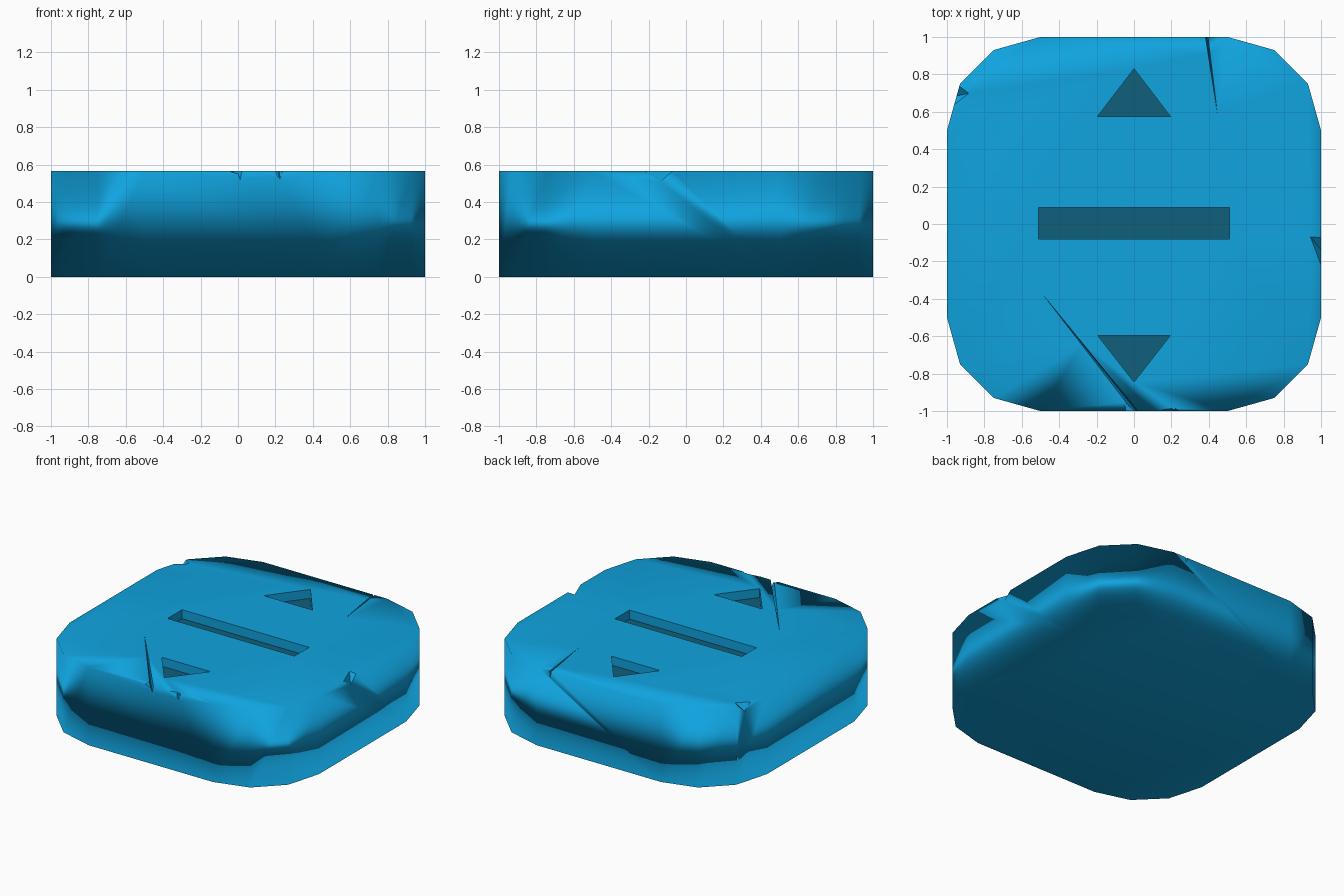
import bpy, bmesh
from mathutils import Vector

if "Cube" in bpy.data.objects:
    bpy.data.objects.remove(bpy.data.objects["Cube"])

H = 0.565          # slab height
FLOOR = H - 0.065  # recess floor


def material(name, color):
    m = bpy.data.materials.new(name)
    m.diffuse_color = color
    m.use_nodes = True
    m.node_tree.nodes["Principled BSDF"].inputs["Base Color"].default_value = m.diffuse_color
    return m


BLUE = material("blue", (0.005, 0.37, 0.74, 1))
CUT = material("cut_blue", (0.005, 0.37, 0.74, 1))
DARK = material("dark_floor", (0.005, 0.115, 0.20, 1))


def to_object(bm, name, mats):
    bmesh.ops.recalc_face_normals(bm, faces=bm.faces)
    me = bpy.data.meshes.new(name)
    bm.to_mesh(me)
    bm.free()
    for m in mats:
        me.materials.append(m)
    ob = bpy.data.objects.new(name, me)
    bpy.context.collection.objects.link(ob)
    return ob


def prism(name, outline, z0, z1, mats):
    bm = bmesh.new()
    f = bm.faces.new([bm.verts.new((x, y, z0)) for x, y in outline])
    ext = bmesh.ops.extrude_face_region(bm, geom=[f], use_keep_orig=True)
    for v in ext["geom"]:
        if isinstance(v, bmesh.types.BMVert):
            v.co.z = z1
    if len(mats) > 1:
        f.material_index = 1
    return to_object(bm, name, mats)


def hull(name, points):
    bm = bmesh.new()
    for p in points:
        bm.verts.new(p)
    bmesh.ops.convex_hull(bm, input=bm.verts)
    return to_object(bm, name, [CUT])


# Slab: rounded square, three facets per corner
corner = [(1, 0.5), (0.93, 0.75), (0.75, 0.93), (0.5, 1)]
outline = []
for _ in range(4):
    outline += corner
    corner = [(-y, x) for x, y in corner]
slab = prism("slab", outline, 0, H, [BLUE])

# Recesses: bar and two arrows
up = [(-0.195, 0.575), (0.195, 0.575), (0, 0.83)]
down = [(-0.195, -0.595), (0, -0.845), (0.195, -0.595)]
bar = [(-0.51, -0.08), (0.51, -0.08), (0.51, 0.087), (-0.51, 0.087)]
cutters = [prism(n, o, FLOOR, H + 0.1, [CUT, DARK]) for n, o in
           (("arrow_up_cutter", up), ("arrow_down_cutter", down), ("bar_cutter", bar))]

# Cracks and chips: small wedges biting the rim
T = H + 0.003
wedges = {
    "front_crack_cutter": [(-0.525, -0.33, T), (0.0, -1.01, T), (0.03, -1.01, T), (0.02, -1.01, 0.52)],
    "back_crack_cutter": [(0.45, 0.56, T), (0.38, 1.01, T), (0.395, 1.01, T), (0.388, 1.01, 0.52)],
    "front_rim_chip_cutter": [(-0.06, -0.945, T), (-0.05, -1.01, T), (0.02, -1.01, T), (0.015, -1.01, 0.545)],
    "front_sliver_cutter": [(0.02, -1.01, T), (0.24, -1.01, T), (0.2, -0.985, T), (0.22, -1.01, 0.51)],
    "front_notch_cutter": [(0.2, -1.01, T), (0.255, -1.01, T), (0.22, -0.985, T), (0.225, -1.01, 0.49)],
    "right_chip_cutter": [(0.94, -0.065, T), (1.01, -0.07, T), (1.01, -0.25, T), (1.01, -0.15, 0.5)],
    "left_chip_cutter": [(-0.88, 0.7, T), (-0.98, 0.62, T), (-0.96, 0.76, T), (-0.965, 0.68, 0.5)],
}
cutters += [hull(n, p) for n, p in wedges.items()]

for c in cutters:
    c.hide_render = True
    mod = slab.modifiers.new(c.name, 'BOOLEAN')
    mod.operation = 'DIFFERENCE'
    mod.solver = 'EXACT'
    mod.material_mode = 'TRANSFER'
    mod.object = c

# Bake the cuts, remove the cutters
deps = bpy.context.evaluated_depsgraph_get()
baked = bpy.data.meshes.new_from_object(slab.evaluated_get(deps))
slab.modifiers.clear()
slab.data = baked
for c in cutters:
    bpy.data.objects.remove(c)

# Smooth outer skin, crisp edges around every cut
bm = bmesh.new()
bm.from_mesh(baked)
skin = {i for i, m in enumerate(baked.materials) if m and m.name.startswith("blue")}
for f in bm.faces:
    f.smooth = True
for e in bm.edges:
    e.smooth = all(f.material_index in skin for f in e.link_faces)
bm.to_mesh(baked)
bm.free()

# Large faces dominate the shading
wn = slab.modifiers.new("area_normals", 'WEIGHTED_NORMAL')
wn.mode = 'FACE_AREA'
wn.weight = 50
wn.keep_sharp = True
